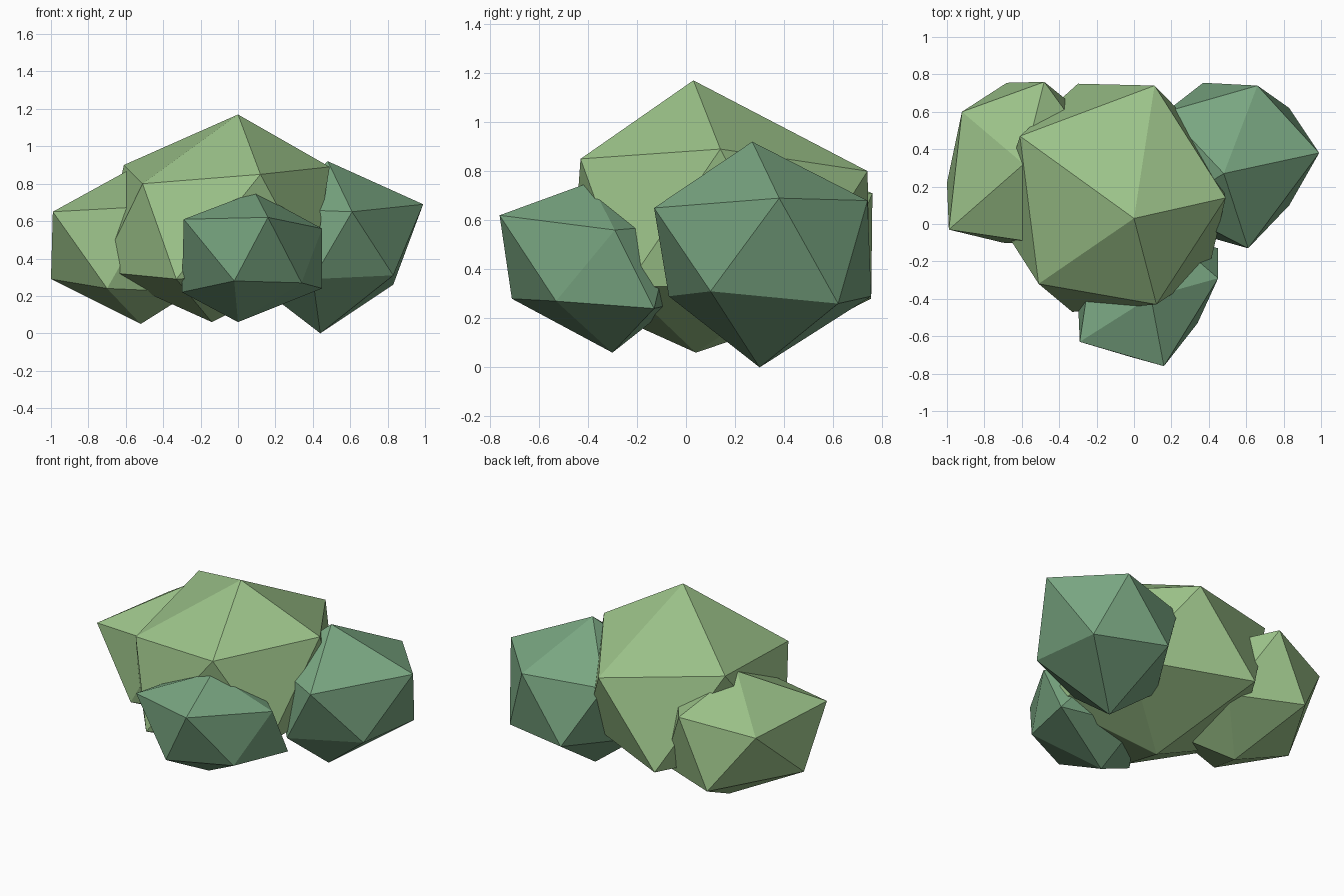
import bpy, bmesh, math
from mathutils import Vector


def material(name, rgb):
    m = bpy.data.materials.new(name)
    m.diffuse_color = (*rgb, 1)
    return m


light = material("light_leaf", (0.33, 0.54, 0.25))
dark = material("dark_leaf", (0.19, 0.38, 0.22))


def clump(name, mat, centre, size, corners):
    """Icosahedron with hand-moved corners.
    Corner order: 0 bottom, 1-5 lower ring, 6-10 upper ring, 11 top
    (rings run clockwise from the right side, seen from above)."""
    bm = bmesh.new()
    bmesh.ops.create_icosphere(bm, subdivisions=1, radius=1)
    order = sorted(bm.verts, key=lambda v: (
        round(v.co.z, 2),
        (-math.atan2(v.co.y, v.co.x) - math.radians(10)) % math.tau))
    for i, v in enumerate(order):
        n = v.co.normalized()
        spot = Vector(corners[i]) if i in corners else Vector(
            [c + s * d for c, s, d in zip(centre, size, n)])
        v.co = spot - Vector(centre)
    bmesh.ops.recalc_face_normals(bm, faces=bm.faces)
    mesh = bpy.data.meshes.new(name)
    bm.to_mesh(mesh)
    bm.free()
    mesh.materials.append(mat)
    ob = bpy.data.objects.new(name, mesh)
    ob.location = centre
    bpy.context.collection.objects.link(ob)
    return ob


# Large middle clump
clump("main_clump", light, (-0.07, 0.1, 0.58), (0.65, 0.65, 0.56), {
    0: (-0.14, 0.04, 0.06), 2: (-0.33, -0.47, 0.29), 3: (-0.74, 0.04, 0.33),
    4: (-0.30, 0.75, 0.30), 6: (0.12, -0.43, 0.85), 7: (-0.51, -0.32, 0.80),
    8: (-0.61, 0.47, 0.90), 9: (0.11, 0.74, 0.80), 10: (0.49, 0.14, 0.89),
    11: (0.00, 0.03, 1.17)})

# Right clump
clump("right_clump", dark, (0.52, 0.33, 0.46), (0.46, 0.46, 0.46), {
    0: (0.44, 0.30, 0.0), 1: (0.83, 0.10, 0.31), 2: (0.40, -0.07, 0.29),
    4: (0.37, 0.755, 0.29), 5: (0.83, 0.62, 0.26), 6: (0.61, -0.13, 0.65),
    8: (0.17, 0.60, 0.66), 9: (0.66, 0.74, 0.68), 10: (0.99, 0.38, 0.69),
    11: (0.48, 0.27, 0.92)})

# Left clump
clump("left_clump", light, (-0.58, 0.33, 0.46), (0.46, 0.46, 0.42), {
    0: (-0.52, 0.30, 0.05), 1: (-0.25, 0.07, 0.22), 2: (-0.70, -0.10, 0.24),
    3: (-1.0, 0.22, 0.29), 4: (-0.68, 0.755, 0.28), 6: (-0.45, -0.11, 0.68),
    7: (-0.99, -0.03, 0.65), 8: (-0.92, 0.60, 0.63), 9: (-0.48, 0.76, 0.71),
    11: (-0.59, 0.32, 0.87)})

# Small front clump
clump("front_clump", dark, (0.06, -0.38, 0.42), (0.39, 0.39, 0.36), {
    0: (0.0, -0.30, 0.06), 1: (0.34, -0.53, 0.27), 2: (-0.02, -0.71, 0.28),
    3: (-0.30, -0.40, 0.22), 5: (0.45, -0.13, 0.24), 6: (0.16, -0.76, 0.62),
    7: (-0.29, -0.63, 0.61), 10: (0.45, -0.29, 0.56), 11: (0.09, -0.39, 0.755)})
